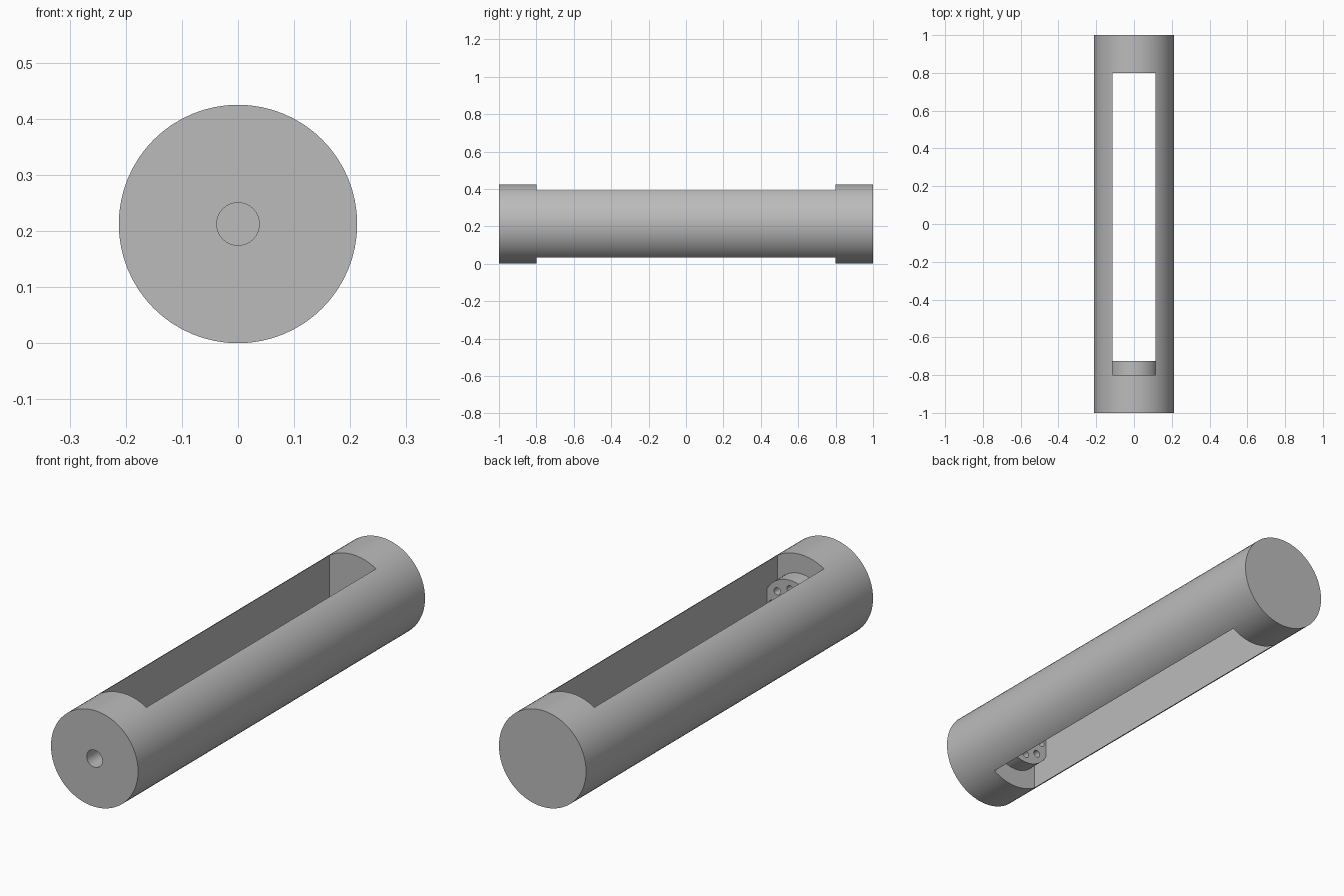
import bpy
import math

R = 0.2125        # body radius, also the height of the axis
SLOT = 0.113      # half width of the slot
SLOT_END = 0.8    # half length of the slot
HEAD_FACE = -0.725
HEAD_R = 0.128
BORE_R = 0.038

if "Cube" in bpy.data.objects:
    bpy.data.objects.remove(bpy.data.objects["Cube"], do_unlink=True)

grey = bpy.data.materials.new("plain grey")
grey.use_nodes = True
colour = (0.5, 0.5, 0.5, 1)
grey.diffuse_color = colour
grey.node_tree.nodes["Principled BSDF"].inputs["Base Color"].default_value = colour


def rod(name, radius, y0, y1, x=0, z=R, sides=64):
    """Cylinder lying along y."""
    bpy.ops.mesh.primitive_cylinder_add(
        vertices=sides, radius=radius, depth=y1 - y0,
        location=(x, (y0 + y1) / 2, z), rotation=(math.pi / 2, 0, 0))
    ob = bpy.context.object
    ob.name = name
    ob.data.materials.append(grey)
    return ob


def block(name, sx, sy, sz):
    bpy.ops.mesh.primitive_cube_add(size=1, location=(0, 0, R))
    ob = bpy.context.object
    ob.name = name
    ob.scale = (sx, sy, sz)
    ob.data.materials.append(grey)
    return ob


def boolean(target, cutter, operation="DIFFERENCE"):
    """Apply the cut and remove the cutter."""
    cutter.hide_render = True
    mod = target.modifiers.new("cut", "BOOLEAN")
    mod.operation = operation
    mod.solver = "EXACT"
    mod.object = cutter
    bpy.ops.object.select_all(action="DESELECT")
    bpy.context.view_layer.objects.active = target
    target.select_set(True)
    bpy.ops.object.modifier_apply(modifier=mod.name)
    bpy.data.objects.remove(cutter, do_unlink=True)


def smooth(ob):
    bpy.ops.object.select_all(action="DESELECT")
    bpy.context.view_layer.objects.active = ob
    ob.select_set(True)
    bpy.ops.object.shade_smooth_by_angle(angle=math.radians(30))


# Slotted tubular body with a bore in the front end
body = rod("slotted_body", R, -1, 1)
boolean(body, block("slot_cutter", 2 * SLOT, 2 * SLOT_END, 1))
boolean(body, rod("bore_cutter", BORE_R, -1.1, -0.7, sides=32))

# Round boss inside the slot, trimmed flat against the slot walls
boss = rod("inner_boss", HEAD_R, -SLOT_END, HEAD_FACE)
boolean(boss, block("boss_trim", 2 * SLOT, 2, 1), "INTERSECT")
boolean(boss, rod("boss_bore_cutter", BORE_R, -0.9, -0.6, sides=32))

# Ring of small blind holes in the boss face
for i in range(8):
    a = i * math.tau / 8
    boolean(boss, rod("pin_hole_cutter", 0.016, HEAD_FACE - 0.055, -0.6,
                      0.088 * math.cos(a), R + 0.088 * math.sin(a), 16))

smooth(body)
smooth(boss)
